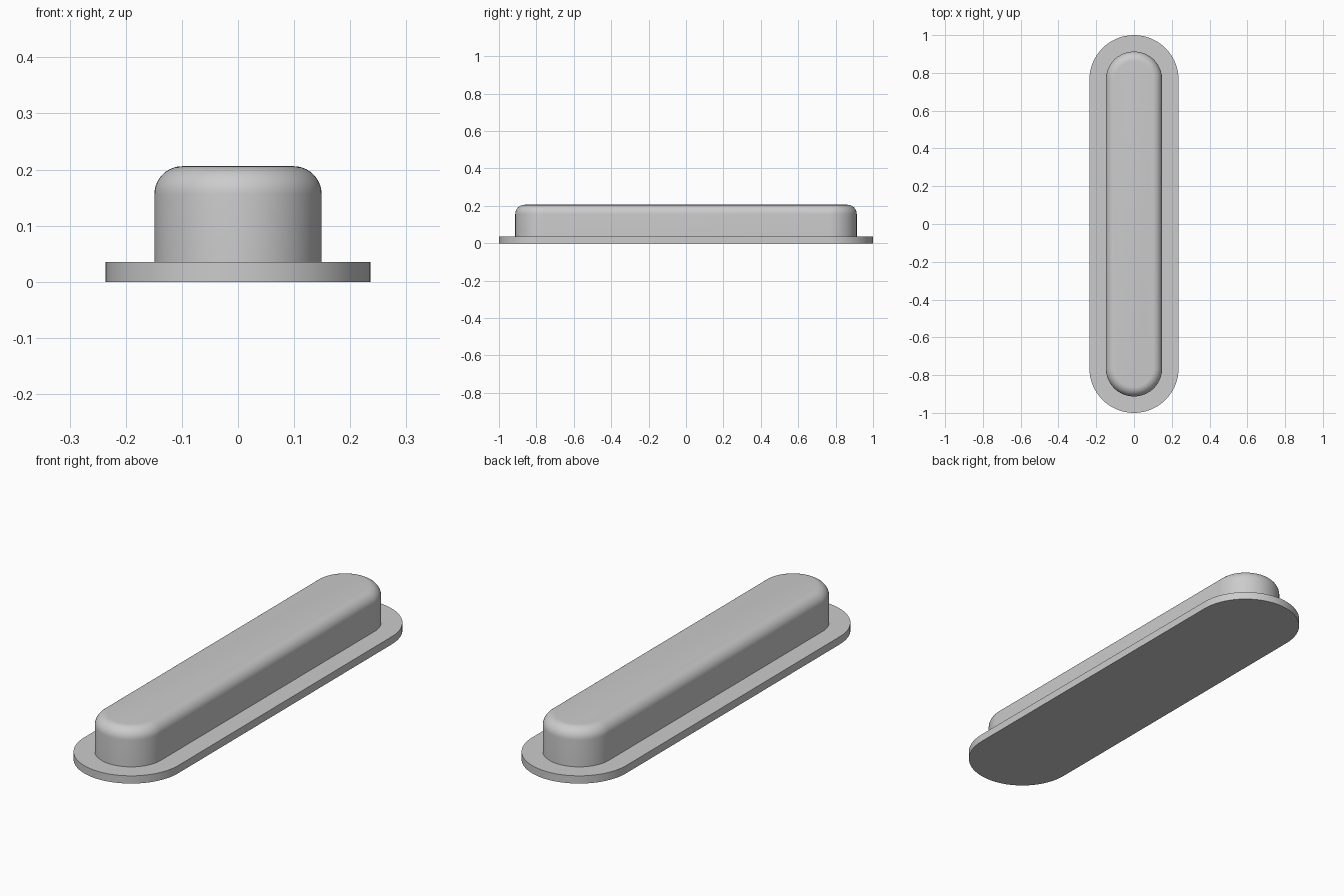
import bpy
import bmesh
from math import sin, cos, pi, radians

cube = bpy.data.objects.get("Cube")
if cube:
    bpy.data.objects.remove(cube)

END_Y = 0.764        # centre of the rounded ends
SEGMENTS = 32        # steps per half circle

grey = bpy.data.materials.new("plain grey")
grey.use_nodes = True
colour = (0.6, 0.6, 0.6, 1)
grey.diffuse_color = colour
grey.node_tree.nodes["Principled BSDF"].inputs["Base Color"].default_value = colour


def stadium(radius):
    """Outline with straight sides along y and half-round ends."""
    points = []
    for start, y in ((0, END_Y), (pi, -END_Y)):
        for i in range(SEGMENTS + 1):
            a = start + pi * i / SEGMENTS
            points.append((radius * cos(a), y + radius * sin(a)))
    return points


def loft(name, profile):
    """Stack stadium outlines given as (radius, height) and cap both ends."""
    bm = bmesh.new()
    rings = [[bm.verts.new((x, y, z)) for x, y in stadium(r)] for r, z in profile]
    for low, high in zip(rings, rings[1:]):
        for i in range(len(low)):
            j = (i + 1) % len(low)
            bm.faces.new((low[i], low[j], high[j], high[i]))
    bm.faces.new(rings[0][::-1])
    bm.faces.new(rings[-1])
    mesh = bpy.data.meshes.new(name)
    bm.to_mesh(mesh)
    bm.free()
    mesh.materials.append(grey)
    obj = bpy.data.objects.new(name, mesh)
    bpy.context.collection.objects.link(obj)
    bpy.ops.object.select_all(action='DESELECT')
    obj.select_set(True)
    bpy.context.view_layer.objects.active = obj
    bpy.ops.object.shade_smooth_by_angle(angle=radians(30))
    return obj


# Flat flange
BASE_TOP = 0.035
loft("base_flange", [(0.236, 0), (0.236, BASE_TOP)])

# Raised body with a rounded top edge
RADIUS, TOP, FILLET, STEPS = 0.149, 0.206, 0.05, 10
body = [(RADIUS, BASE_TOP)]
for k in range(STEPS + 1):
    a = pi / 2 * k / STEPS
    body.append((RADIUS - FILLET * (1 - cos(a)), TOP - FILLET * (1 - sin(a))))
loft("raised_body", body)
